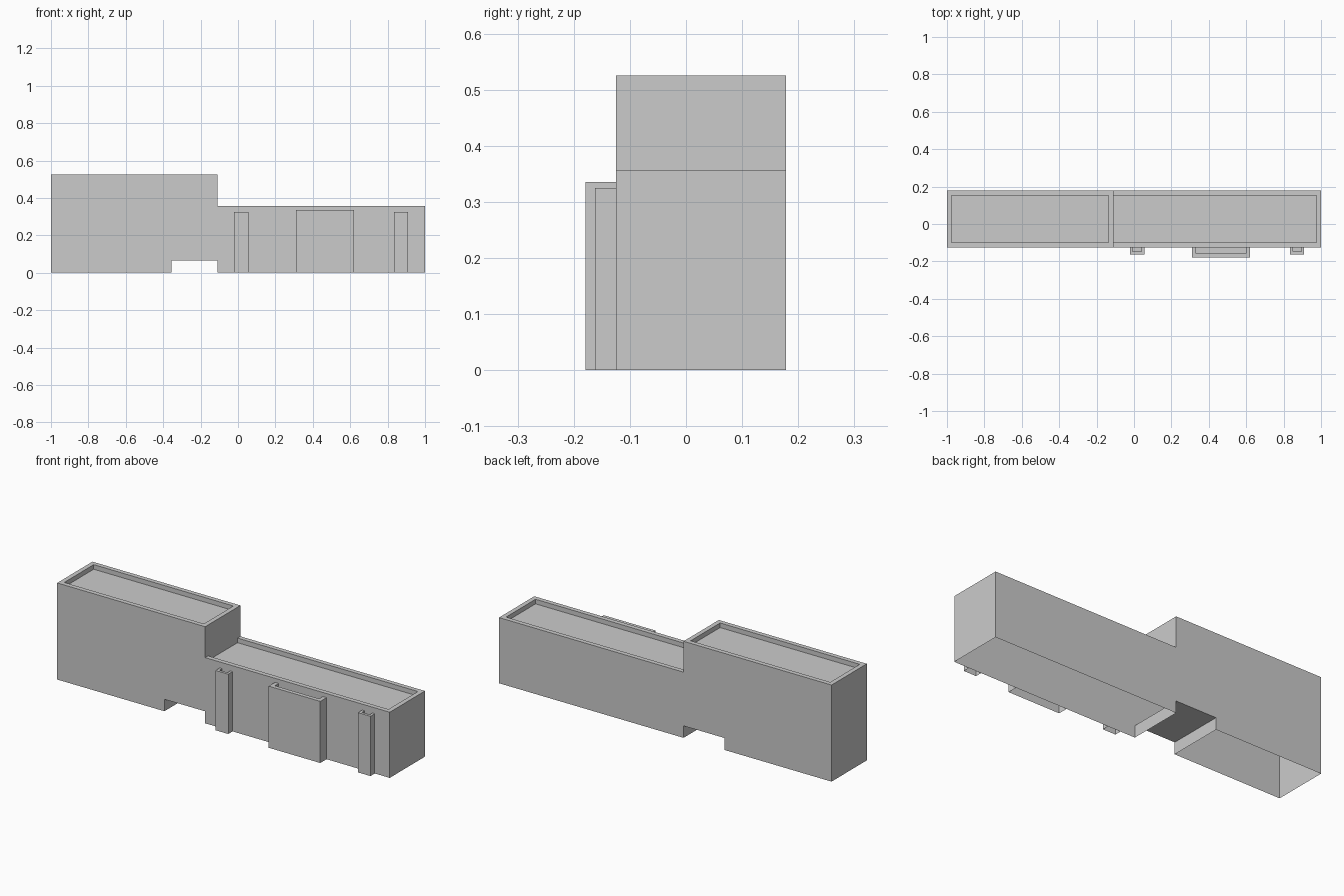
import bpy, bmesh

if "Cube" in bpy.data.objects:
    bpy.data.objects.remove(bpy.data.objects["Cube"])

FRONT, BACK = -0.125, 0.178      # main wall planes
STEP = -0.11                     # where the tall and low wings meet


def quad(bm, *pts):
    bm.faces.new([bm.verts.new(p) for p in pts])


def add_roof(bm, x0, x1, y0, y1, h, insets, depth):
    """Parapet rim with a sunken roof; insets = front, right, back, left."""
    f, r, b, l = insets
    outer = [(x0, y0), (x1, y0), (x1, y1), (x0, y1)]
    inner = [(x0 + l, y0 + f), (x1 - r, y0 + f), (x1 - r, y1 - b), (x0 + l, y1 - b)]
    for i, inset in enumerate(insets):
        j = (i + 1) % 4
        if inset:
            quad(bm, (*outer[i], h), (*outer[j], h), (*inner[j], h), (*inner[i], h))
            quad(bm, (*inner[i], h), (*inner[j], h),
                 (*inner[j], h - depth), (*inner[i], h - depth))
    quad(bm, *[(*p, h - depth) for p in inner])


def wing(name, profile, open_edges, y0, y1, insets, depth, back=True):
    """Extrude an xz profile into walls with an open base, then add the roof."""
    bm = bmesh.new()
    quad(bm, *[(x, y0, z) for x, z in profile])
    if back:
        quad(bm, *[(x, y1, z) for x, z in reversed(profile)])
    for i, (xa, za) in enumerate(profile):
        xb, zb = profile[(i + 1) % len(profile)]
        if i not in open_edges:
            quad(bm, (xa, y0, za), (xa, y1, za), (xb, y1, zb), (xb, y0, zb))
    xs = [p[0] for p in profile]
    add_roof(bm, min(xs), max(xs), y0, y1, max(p[1] for p in profile), insets, depth)
    bmesh.ops.remove_doubles(bm, verts=bm.verts, dist=1e-5)
    bmesh.ops.recalc_face_normals(bm, faces=bm.faces)
    mesh = bpy.data.meshes.new(name)
    bm.to_mesh(mesh)
    bm.free()
    obj = bpy.data.objects.new(name, mesh)
    bpy.context.collection.objects.link(obj)
    return obj


# Tall wing with the passage cut through its base
T = 0.025
wing("tall_wing",
     [(-1, 0), (-0.355, 0), (-0.355, 0.065), (STEP, 0.065),
      (STEP, 0.293), (STEP, 0.525), (-1, 0.525)],
     {0, 3, 5}, FRONT, BACK, (T, T, T, T), 0.025)

# Low wing, its roof running up to the tall wing
wing("low_wing",
     [(STEP, 0), (1, 0), (1, 0.357), (STEP, 0.357), (STEP, 0.065)],
     {0, 2, 3}, FRONT, BACK, (T, T, T, 0), 0.025)

# Front bays set against the low wing
for name, x0, x1, y0, h, t in [
        ("left_pier", -0.022, 0.055, -0.162, 0.325, 0.014),
        ("entrance_bay", 0.31, 0.62, -0.179, 0.335, 0.022),
        ("right_pier", 0.835, 0.91, -0.162, 0.325, 0.014)]:
    wing(name, [(x0, 0), (x1, 0), (x1, h), (x0, h)],
         {0, 2}, y0, FRONT, (t, t, 0, t), 0.02, back=False)
